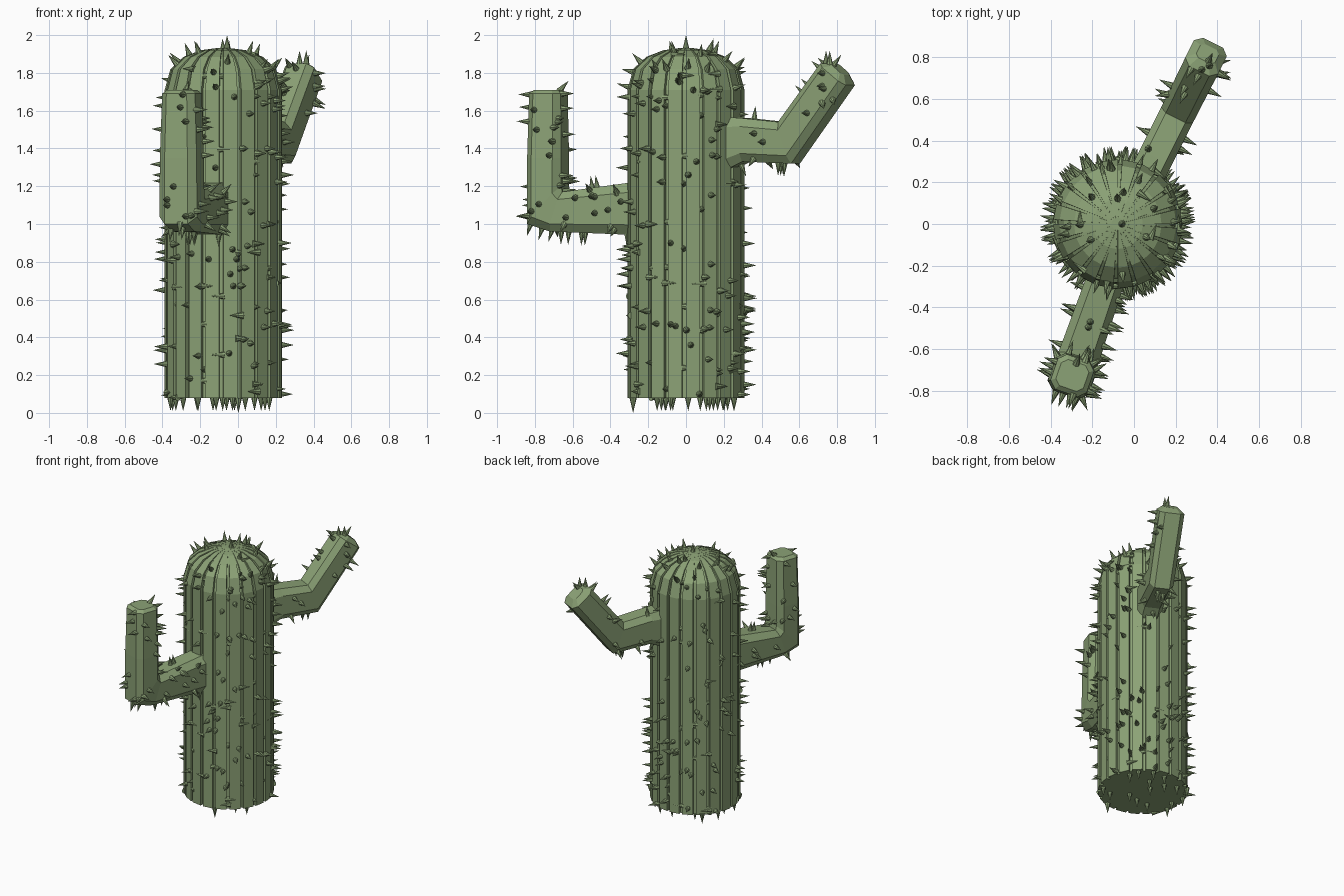
import bpy, bmesh, math, random
from mathutils import Vector, Matrix

if "Cube" in bpy.data.objects:
    bpy.data.objects.remove(bpy.data.objects["Cube"])

random.seed(4)
green = bpy.data.materials.new("cactus_green")
green.diffuse_color = (0.26, 0.36, 0.18, 1)
green.use_nodes = True
green.node_tree.nodes["Principled BSDF"].inputs["Base Color"].default_value = green.diffuse_color
CX = -0.078  # trunk axis


def finish(bm, name):
    bmesh.ops.recalc_face_normals(bm, faces=bm.faces)
    me = bpy.data.meshes.new(name)
    bm.to_mesh(me)
    bm.free()
    me.materials.append(green)
    ob = bpy.data.objects.new(name, me)
    bpy.context.collection.objects.link(ob)
    return ob


def loft(name, rings):
    bm = bmesh.new()
    loops = [[bm.verts.new(p) for p in r] for r in rings]
    n = len(loops[0])
    for a, b in zip(loops, loops[1:]):
        for i in range(n):
            j = (i + 1) % n
            bm.faces.new((a[i], a[j], b[j], b[i]))
    bm.faces.new(loops[0][::-1])
    bm.faces.new(loops[-1])
    return finish(bm, name)


# Ribbed trunk: (radius, height, groove depth)
RIBS = 20
profile = [(0.31, 0.078, 0.022), (0.31, 1.71, 0.022), (0.28, 1.82, 0.022),
           (0.21, 1.885, 0.02), (0.12, 1.92, 0.012), (0.03, 1.932, 0.0)]


def trunk_ring(r, z, depth):
    pts = []
    for i in range(RIBS):
        for f, d in ((0.0, 0), (0.78, 0), (0.79, depth), (0.99, depth)):
            a = 2 * math.pi * (i + f) / RIBS
            pts.append((CX + (r - d) * math.cos(a), (r - d) * math.sin(a), z))
    return pts


trunk = loft("trunk", [trunk_ring(*p) for p in profile])


# Arms: bevelled box section lofted through outer/inner edge points given in (y, z)
def arm(name, x0, slope, sections):
    side = Vector((1, -slope, 0)).normalized()
    rings = []
    for (yo, zo), (yi, zi), hw in sections:
        o, i = Vector((x0 + slope * yo, yo, zo)), Vector((x0 + slope * yi, yi, zi))
        c, h = (o + i) / 2, (i - o) / 2
        k = 0.62
        rings.append([c + side * hw * u + h * v for u, v in
                      ((1, -k), (1, k), (k, 1), (-k, 1), (-1, k), (-1, -k), (-k, -1), (k, -1))])
    return loft(name, rings)


front_arm = arm("front_arm", -0.043, 0.348, [
    ((-0.2, 0.94), (-0.2, 1.23), 0.09),
    ((-0.70, 0.96), (-0.635, 1.17), 0.1),
    ((-0.82, 1.0), (-0.64, 1.20), 0.105),
    ((-0.82, 1.35), (-0.64, 1.35), 0.103),
    ((-0.812, 1.69), (-0.645, 1.69), 0.092),
    ((-0.79, 1.71), (-0.665, 1.71), 0.07)])
back_arm = arm("back_arm", -0.055, 0.5, [
    ((0.18, 1.26), (0.18, 1.57), 0.085),
    ((0.32, 1.33), (0.32, 1.56), 0.085),
    ((0.58, 1.32), (0.51, 1.54), 0.085),
    ((0.87, 1.735), (0.735, 1.85), 0.088),
    ((0.85, 1.79), (0.785, 1.85), 0.05)])


# Spines: small cones scattered over a part, along the surface normal
def spines(name, ob, count, extra=()):
    me = ob.data
    me.calc_loop_triangles()
    tris = list(me.loop_triangles)
    weights = [t.area for t in tris]
    spots = list(extra)
    while len(spots) < count:
        t = random.choices(tris, weights)[0]
        a, b, c = (me.vertices[i].co for i in t.vertices)
        u, v = random.random(), random.random()
        if u + v > 1:
            u, v = 1 - u, 1 - v
        p = a + (b - a) * u + (c - a) * v
        # skip the part of an arm hidden inside the trunk
        if ob is not trunk and math.hypot(p.x - CX, p.y) < 0.31:
            continue
        spots.append((p, t.normal.copy()))
    bm = bmesh.new()
    for p, n in spots:
        rot = n.to_track_quat('Z', 'Y').to_matrix().to_4x4()
        m = Matrix.Translation(p + n * 0.029) @ rot
        bmesh.ops.create_cone(bm, cap_ends=True, segments=8, radius1=0.019, radius2=0,
                              depth=0.078, matrix=m)
    return finish(bm, name)


spines("trunk_spines", trunk, 290, [
    (Vector((CX + 0.02, 0, 1.932)), Vector((0, 0, 1))),
    (Vector((CX + 0.08, -0.28, 0.068)), Vector((0, 0, -1)))])
spines("front_arm_spines", front_arm, 60)
spines("back_arm_spines", back_arm, 28)
